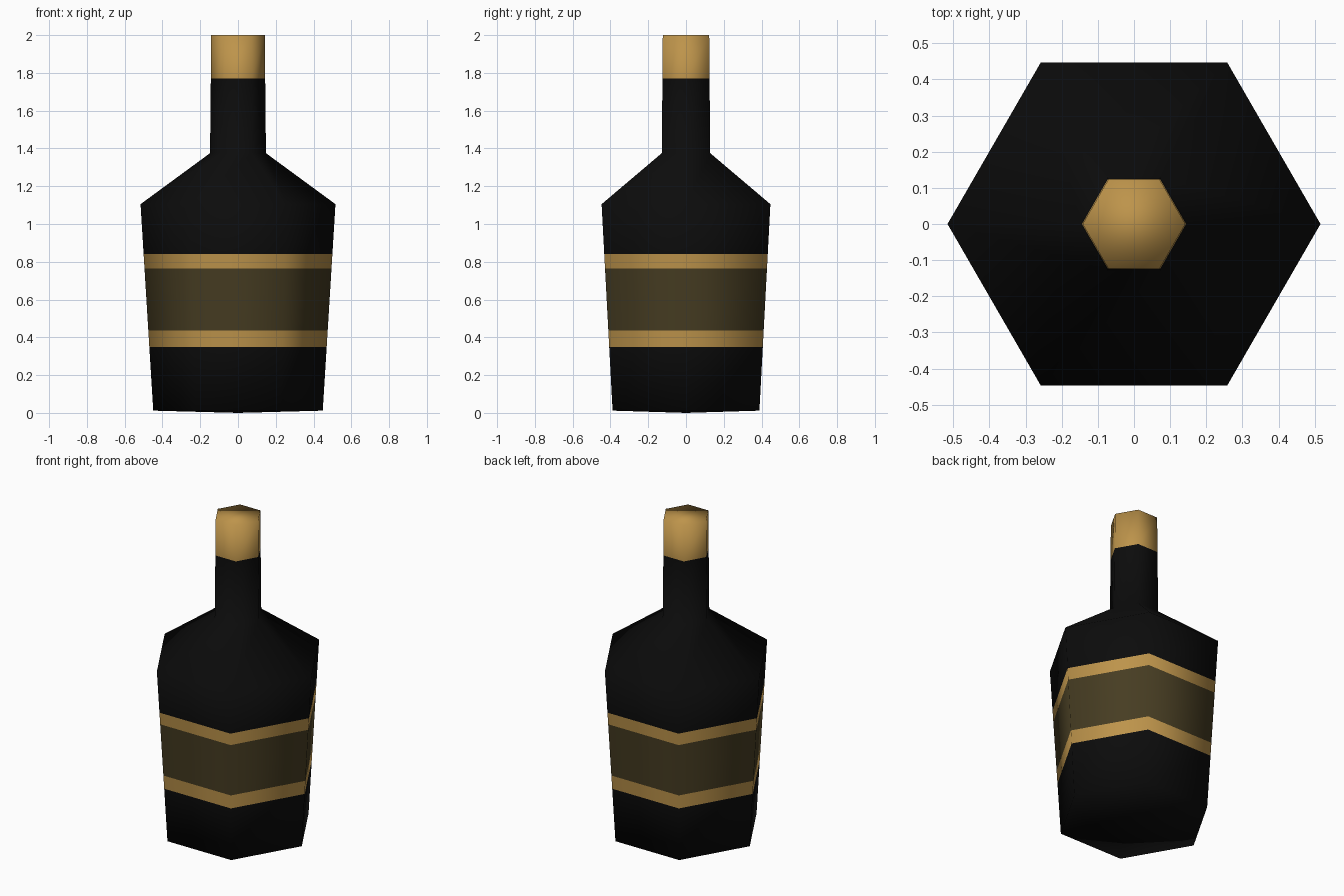
import bpy, bmesh, math

if "Cube" in bpy.data.objects:
    bpy.data.objects.remove(bpy.data.objects["Cube"])

def mat(name, rgb):
    m = bpy.data.materials.new(name)
    m.diffuse_color = (*rgb, 1)
    m.use_nodes = True
    m.node_tree.nodes["Principled BSDF"].inputs["Base Color"].default_value = m.diffuse_color
    return m

BLACK, GOLD, OLIVE = 0, 1, 2
materials = [mat("black glass", (0.0035, 0.0035, 0.0035)),
             mat("gold", (0.51, 0.295, 0.07)),
             mat("olive label", (0.062, 0.046, 0.016))]

def body_r(z):
    # the body widens evenly from the base to the shoulder
    return 0.448 + (0.516 - 0.448) * z / 1.105

# profile rings: radius, height, colour of the wall above the ring
rings = [(body_r(0.012), 0.012, BLACK),
         (body_r(0.35), 0.35, GOLD),
         (body_r(0.435), 0.435, OLIVE),
         (body_r(0.765), 0.765, GOLD),
         (body_r(0.84), 0.84, BLACK),
         (0.516, 1.105, BLACK),
         (0.148, 1.375, BLACK),
         (0.144, 1.77, GOLD),
         (0.142, 2.0, GOLD)]
SIDES = 6

bm = bmesh.new()
loops = [[bm.verts.new((r * math.cos(math.tau * i / SIDES),
                        r * math.sin(math.tau * i / SIDES), z))
          for i in range(SIDES)] for r, z, _ in rings]

# walls, coloured by height band
for k in range(len(rings) - 1):
    for i in range(SIDES):
        j = (i + 1) % SIDES
        f = bm.faces.new((loops[k][i], loops[k][j], loops[k + 1][j], loops[k + 1][i]))
        f.material_index = rings[k][2]

# slightly bulged base
centre = bm.verts.new((0, 0, 0))
for i in range(SIDES):
    bm.faces.new((centre, loops[0][(i + 1) % SIDES], loops[0][i])).material_index = BLACK

# cap top
bm.faces.new(loops[-1]).material_index = GOLD

# soft shading over the low-poly form
for f in bm.faces:
    f.smooth = True
bmesh.ops.recalc_face_normals(bm, faces=bm.faces)

mesh = bpy.data.meshes.new("bottle")
bm.to_mesh(mesh)
bm.free()
for m in materials:
    mesh.materials.append(m)
bpy.context.collection.objects.link(bpy.data.objects.new("bottle", mesh))
